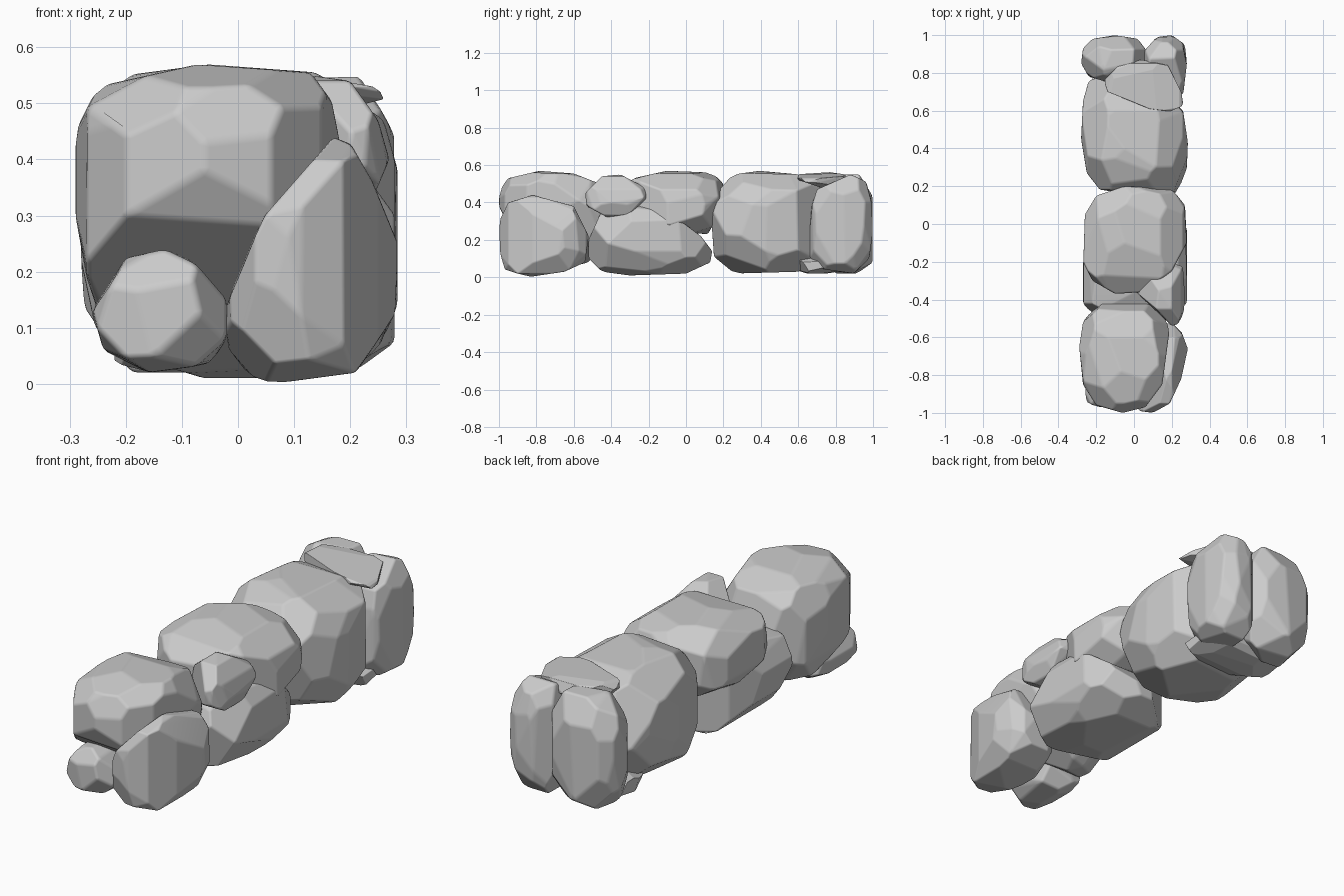
import bpy, bmesh, math, random
from mathutils import Vector


def cut(bm, co, no):
    # slice a convex solid and cap it
    bmesh.ops.bisect_plane(bm, geom=bm.verts[:] + bm.edges[:] + bm.faces[:],
                           plane_co=co, plane_no=no, clear_outer=True)
    bm_verts = bm.verts[:]
    bmesh.ops.delete(bm, geom=bm.faces[:], context='FACES_ONLY')
    bmesh.ops.convex_hull(bm, input=bm_verts)
    bmesh.ops.dissolve_limit(bm, angle_limit=0.01, verts=bm.verts[:], edges=bm.edges[:])


def rock(name, lo, hi, seed, facets=24, bevel=0.01, p=2.3, **outlines):
    """Chiselled stone: box trimmed by outlines (xy, xz, yz), then by random tangent planes."""
    rng = random.Random(seed)
    lo, hi = Vector(lo), Vector(hi)
    c, a = (lo + hi) / 2, (hi - lo) / 2
    bm = bmesh.new()
    bmesh.ops.create_cube(bm, size=2)
    for v in bm.verts:
        v.co = Vector((c[i] + v.co[i] * a[i] for i in range(3)))
    for key, pts in outlines.items():
        i, j = 'xyz'.index(key[0]), 'xyz'.index(key[1])
        mid = [sum(q[k] for q in pts) / len(pts) for k in (0, 1)]
        for p0, p1 in zip(pts, pts[1:] + pts[:1]):
            nx, ny = p1[1] - p0[1], p0[0] - p1[0]
            if nx * (p0[0] - mid[0]) + ny * (p0[1] - mid[1]) < 0:
                nx, ny = -nx, -ny
            co, no = c.copy(), Vector()
            co[i], co[j], no[i], no[j] = p0[0], p0[1], nx, ny
            cut(bm, co, no.normalized())
    q = p / (p - 1)
    turn = rng.uniform(0, 6.28)
    for k in range(facets):
        z = 1 - 2 * (k + 0.5) / facets
        r, t = math.sqrt(1 - z * z), turn + k * 2.39996 + rng.uniform(-.25, .25)
        d = Vector((r * math.cos(t), r * math.sin(t), z))
        h = sum(abs(x) ** q for x in d) ** (1 / q)
        no = Vector((d[n] / a[n] for n in range(3)))
        cut(bm, c + no * (h / no.length_squared), no.normalized())
    # merge slivers and rebuild the shell
    bmesh.ops.remove_doubles(bm, verts=bm.verts[:], dist=min(0.03, min(a) * 0.25))
    bmesh.ops.delete(bm, geom=bm.faces[:], context='FACES_ONLY')
    bmesh.ops.convex_hull(bm, input=bm.verts[:])
    loose = [v for v in bm.verts if not v.link_faces]
    bmesh.ops.delete(bm, geom=loose, context='VERTS')
    bmesh.ops.dissolve_limit(bm, angle_limit=0.13, verts=bm.verts[:], edges=bm.edges[:])
    bmesh.ops.recalc_face_normals(bm, faces=bm.faces[:])
    me = bpy.data.meshes.new(name)
    bm.to_mesh(me)
    bm.free()
    me.shade_smooth()
    ob = bpy.data.objects.new(name, me)
    bpy.context.collection.objects.link(ob)
    b = ob.modifiers.new("worn_edges", 'BEVEL')
    b.width, b.segments, b.angle_limit, b.harden_normals = bevel, 2, 0.14, True
    return ob


# overall front silhouette of the wall
WALL = [(-.28, .22), (-.25, .08), (-.2, .035), (-.1, .015), (.18, .01), (.25, .06), (.285, .14),
        (.285, .38), (.26, .47), (.14, .555), (-.05, .57), (-.2, .55), (-.26, .52), (-.28, .45)]

# front end stones
rock("front_top_stone", (-.29, -1, .06), (.19, -.42, .57), 1, p=2.7,
     xz=[(-.29, .3), (-.27, .19), (-.24, .1), (-.1, .06), (.12, .2), (.19, .42), (.17, .5),
         (.13, .555), (-.07, .57), (-.25, .53), (-.29, .45)],
     yz=[(-1, .47), (-.95, .53), (-.78, .57), (-.6, .555), (-.46, .5), (-.42, .36), (-.45, .2),
         (-.52, .08), (-.6, .06), (-.95, .28), (-1, .38)],
     xy=[(-.29, -.65), (-.27, -.85), (-.2, -.96), (-.06, -1), (.06, -.97), (.15, -.85),
         (.19, -.55), (.13, -.42), (-.2, -.42), (-.27, -.52)])
rock("front_right_stone", (-.03, -1, 0), (.285, -.52, .44), 2, p=2.6,
     xz=[(-.03, .03), (.06, 0), (.21, .02), (.28, .12), (.285, .25), (.24, .36), (.2, .43),
         (.17, .44), (.03, .28), (-.02, .14)],
     yz=[(-1, .3), (-.95, .4), (-.82, .44), (-.6, .38), (-.52, .22), (-.54, .08), (-.65, .03),
         (-.85, 0), (-.99, .05)],
     xy=[(-.03, -.9), (.03, -.99), (.1, -1), (.19, -.95), (.25, -.82), (.285, -.66), (.24, -.54),
         (.15, -.52), (0, -.55)])
rock("front_left_small_stone", (-.26, -.97, .02), (-.02, -.66, .24), 3, 18, p=2.5,
     xz=[(-.26, .13), (-.24, .06), (-.16, .02), (-.05, .03), (-.02, .08), (-.02, .15),
         (-.08, .22), (-.13, .24), (-.2, .225)])

# middle stones
rock("middle_small_stone", (0, -.54, .31), (.27, -.2, .55), 4, 16, p=2.6,
     xy=[(0, -.35), (.08, -.25), (.2, -.21), (.26, -.22), (.27, -.4), (.26, -.52), (.2, -.54)],
     yz=[(-.54, .45), (-.53, .38), (-.42, .32), (-.3, .34), (-.21, .42), (-.22, .48),
         (-.35, .55), (-.45, .54)],
     xz=[(0, .4), (.05, .34), (.15, .31), (.24, .33), (.27, .4), (.25, .47), (.2, .54),
         (.13, .55), (.03, .47)])
rock("middle_lower_stone", (-.27, -.52, .01), (.28, .15, .41), 5, 20, p=2.6,
     xz=[(-.27, .27), (-.25, .14), (-.16, .04), (-.06, .01), (.18, .01), (.25, .06), (.28, .14),
         (.28, .3), (.2, .41), (-.2, .41)],
     yz=[(-.52, .1), (-.45, .03), (-.3, .01), (0, .02), (.13, .08), (.14, .14), (.08, .22),
         (-.08, .34), (-.35, .41), (-.45, .36), (-.52, .2)],
     xy=[(-.27, -.42), (-.19, -.52), (.19, -.52), (.28, -.42), (.28, .08), (.2, .15), (.02, .15),
         (-.2, -.04), (-.27, -.2)])
rock("middle_upper_stone", (-.27, -.38, .22), (.28, .21, .57), 6, p=2.5, xz=WALL,
     yz=[(-.38, .45), (-.36, .38), (0, .24), (.12, .23), (.18, .35), (.2, .5), (.14, .56),
         (-.1, .57), (-.28, .53)],
     xy=[(-.27, -.2), (-.26, .05), (-.2, .15), (-.05, .2), (.2, .19), (.27, .1), (.28, -.1),
         (.2, -.25), (.05, -.36), (-.1, -.37), (-.22, -.3)])
rock("large_stone", (-.28, .12, .02), (.29, .8, .57), 7, 28, p=2.4, xz=WALL,
     yz=[(.13, .15), (.17, .06), (.25, .02), (.6, .03), (.72, .08), (.8, .3), (.72, .5),
         (.6, .55), (.4, .57), (.25, .55), (.18, .47), (.13, .3)],
     xy=[(-.28, .45), (-.25, .27), (-.18, .18), (.2, .13), (.27, .19), (.29, .4), (.26, .6),
         (.1, .75), (-.1, .8), (-.24, .76), (-.27, .65)])

# back end stones
rock("back_right_stone", (.04, .65, .02), (.28, 1, .55), 8, p=2.6,
     yz=[(.65, .12), (.7, .05), (.8, .03), (.9, .02), (.98, .1), (1, .25), (.99, .42),
         (.96, .52), (.88, .55), (.7, .47), (.67, .38)],
     xy=[(.04, .9), (.12, .99), (.2, 1), (.27, .95), (.28, .85), (.26, .68), (.15, .65)])
rock("back_left_stone", (-.28, .74, .02), (.08, 1, .55), 9, p=2.3,
     xy=[(-.28, .85), (-.24, .78), (-.1, .74), (.04, .78), (.08, .9), (.02, .98), (-.1, 1),
         (-.22, .98), (-.27, .93)])

# flat filler stones
rock("top_slab", (-.16, .59, .46), (.27, .87, .565), 10, 12, 0.006, 2.9,
     xy=[(-.16, .76), (-.14, .7), (.08, .61), (.24, .59), (.26, .64), (.25, .7), (.18, .84),
         (.04, .87), (-.08, .84)],
     xz=[(.27, .51), (.24, .53), (.1, .555), (-.1, .565), (-.16, .54), (-.1, .47), (.15, .48)],
     yz=[(.59, .55), (.6, .52), (.68, .49), (.8, .46), (.87, .5), (.85, .55), (.75, .565)])
rock("bottom_slab", (-.22, .58, .02), (.22, .83, .12), 11, 16, 0.006, 2.3)
